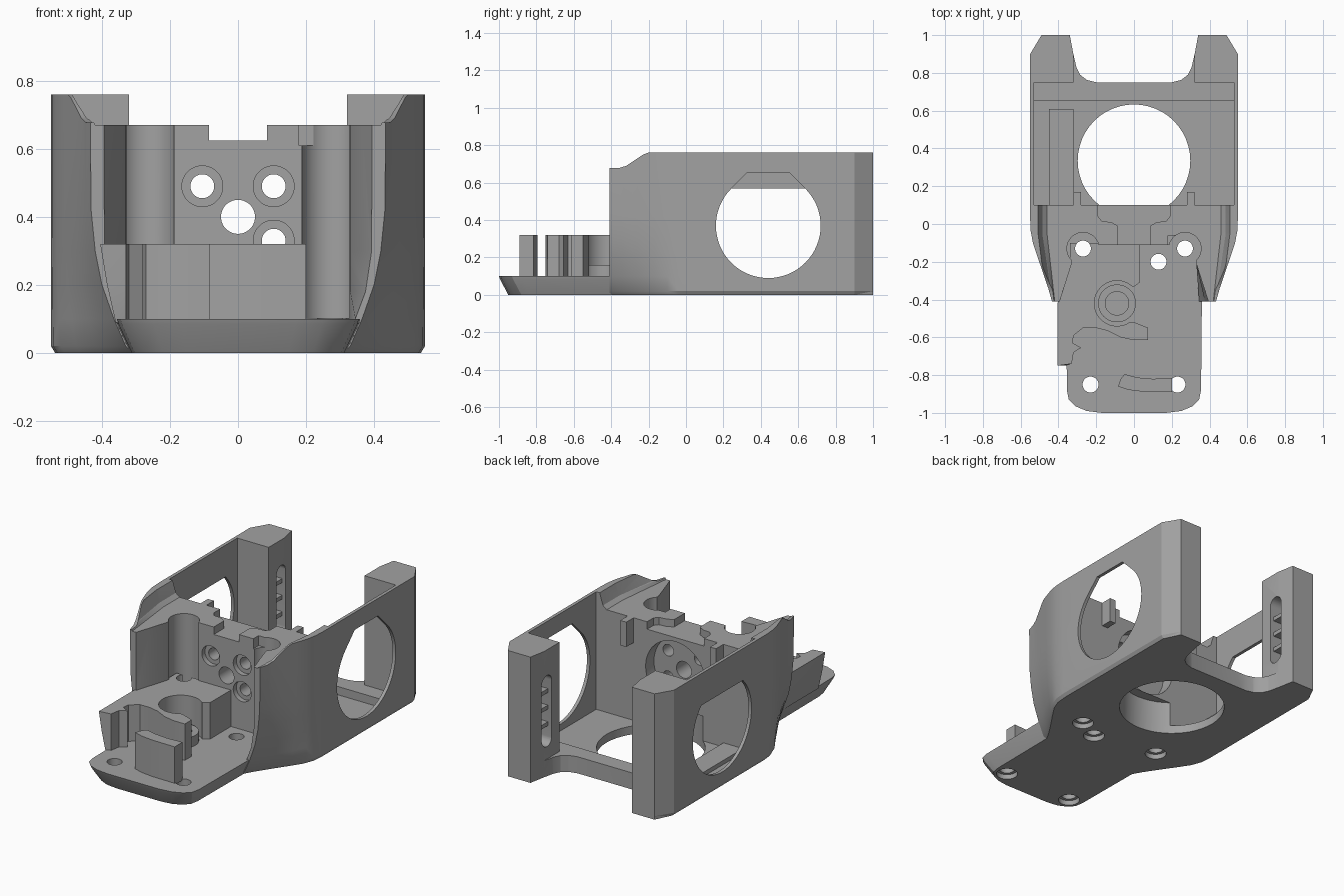
import bpy, bmesh, math

cube = bpy.data.objects.get("Cube")
if cube:
    bpy.data.objects.remove(cube, do_unlink=True)

grey = bpy.data.materials.new("plain grey")
grey.use_nodes = True
grey.diffuse_color = (0.36, 0.36, 0.36, 1)
bsdf = next(n for n in grey.node_tree.nodes if n.type == 'BSDF_PRINCIPLED')
bsdf.inputs["Base Color"].default_value = grey.diffuse_color
bsdf.inputs["Roughness"].default_value = 0.6


def loft(name, rings):
    """Closed solid through a list of equal-length rings."""
    bm = bmesh.new()
    vs = [[bm.verts.new(p) for p in r] for r in rings]
    n = len(vs[0])
    for a, b in zip(vs, vs[1:]):
        for i in range(n):
            j = (i + 1) % n
            bm.faces.new((a[i], a[j], b[j], b[i]))
    bm.faces.new(vs[0])
    bm.faces.new(vs[-1])
    bmesh.ops.recalc_face_normals(bm, faces=bm.faces)
    bmesh.ops.triangulate(bm, faces=bm.faces)
    me = bpy.data.meshes.new(name)
    bm.to_mesh(me)
    bm.free()
    me.materials.append(grey)
    ob = bpy.data.objects.new(name, me)
    bpy.context.collection.objects.link(ob)
    return ob


def prism(name, pts, z0, z1):
    return loft(name, [[(x, y, z) for x, y in pts] for z in (z0, z1)])


def prism_x(name, pts, x0, x1):
    return loft(name, [[(x, y, z) for y, z in pts] for x in (x0, x1)])


def box(name, x0, x1, y0, y1, z0, z1):
    return prism(name, [(x0, y0), (x1, y0), (x1, y1), (x0, y1)], z0, z1)


def arc(cx, cy, r, a0=0, a1=360, n=48):
    k = n if a1 - a0 == 360 else n + 1
    return [(cx + r * math.cos(math.radians(a0 + (a1 - a0) * i / n)),
             cy + r * math.sin(math.radians(a0 + (a1 - a0) * i / n))) for i in range(k)]


def cyl(x, y, r, z0, z1):
    return prism("cutter", arc(x, y, r), z0, z1)


def cyl_y(x, z, r, y0, y1):
    return loft("cutter", [[(a, y, b) for a, b in arc(x, z, r)] for y in (y0, y1)])


def mirrored(half):
    return half + [(-x, y) for x, y in reversed(half)]


def cut(ob, tool):
    m = ob.modifiers.new("cut", 'BOOLEAN')
    m.operation, m.solver, m.object = 'DIFFERENCE', 'EXACT', tool
    bpy.context.view_layer.update()
    dg = bpy.context.evaluated_depsgraph_get()
    me = bpy.data.meshes.new_from_object(ob.evaluated_get(dg))
    ob.modifiers.clear()
    ob.data = me
    bpy.data.objects.remove(tool, do_unlink=True)


# Outer shell: half widths by height, swept from the neck to the rear
levels = [0, 0.02, 0.1, 0.2, 0.3, 0.42, 0.76]
neck = [0.32, 0.33, 0.365, 0.40, 0.42, 0.432, 0.435]
rings = []
for y, t in [(-0.41, 0), (-0.34, 0.17), (-0.26, 0.40), (-0.17, 0.67), (-0.1, 0.87),
             (-0.04, 0.97), (0.03, 1), (0.9, 1)]:
    half = [(w + (0.55 - w) * t - (0.012 if z == 0 else 0), z) for w, z in zip(neck, levels)]
    rings.append([(x, y, z) for x, z in mirrored(half)])
rings.append([(math.copysign(0.49, x), 1, z) for x, y, z in rings[-1]])
body = loft("main_housing", rings)

# Notches in the top of the middle wall, cut down from above
cut(body, prism("cutter", mirrored([(0.085, -0.203), (0.085, -0.01), (0.12, 0.01), (0.17, 0.015),
                                    (0.19, 0.04), (0.19, 0.15)]), 0.625, 1))
cut(body, box("cutter", 0.18, 0.315, -0.197, -0.06, 0.61, 1))

# Sloped wall shoulders and the lowered top between them
cut(body, prism_x("cutter", [(-0.19, 0.765), (-0.23, 0.75), (-0.32, 0.69), (-0.36, 0.678),
                             (-0.5, 0.678), (-0.5, 0.9), (-0.19, 0.9)], -1, 1))
shelf = [[(x, y, z) for x, y in mirrored([(a, 0.12), (a, -0.055), (b, -0.45)])]
         for z, a, b in [(0.67, 0.46, 0.415), (0.69, 0.485, 0.425), (0.8, 0.52, 0.47)]]
cut(body, loft("cutter", shelf))

# Rear cavity, cross beam and the open gap between the rear posts
cut(body, box("cutter", -0.53, 0.53, 0.1, 0.65, 0.05, 1))
cut(body, box("cutter", -0.53, 0.53, 0.63, 0.75, 0.1, 1))
cut(body, box("cutter", -0.32, 0.32, 0.7, 1.1, 0.1, 1))
cut(body, prism("cutter", mirrored([(0.345, 1.1), (0.34, 1), (0.321, 0.9), (0.305, 0.83),
                                    (0.285, 0.79), (0.25, 0.763), (0.2, 0.75)]), -0.1, 1))
cut(body, cyl(0, 0.335, 0.298, -0.1, 0.2))

# Front pocket, narrowing toward its floor
pocket = []
for z, w in [(0.1, 0.345), (0.18, 0.375), (0.3, 0.393), (1.1, 0.395)]:
    pocket.append([(x, y, z) for x, y in mirrored([(w + 0.02, -0.5), (w, -0.41),
                                                   (min(w, 0.33), -0.21), (0.318, -0.11)])])
cut(body, loft("cutter", pocket))
for s in (-1, 1):
    cut(body, cyl(s * 0.27, -0.13, 0.085, 0.103, 1.2))

# Round recess and screw holes in the middle wall
cut(body, cyl_y(0, 0.4, 0.2, 0.02, 0.15))
cut(body, cyl_y(0, 0.4, 0.05, -0.3, 0.2))
for x, z in ((-0.105, 0.49), (0.105, 0.49), (0.105, 0.33)):
    cut(body, cyl_y(x, z, 0.035, -0.3, 0.2))
    cut(body, cyl_y(x, z, 0.06, -0.13, -0.08))

# Side openings: circles with a flattened, pointed top
for s, top in ((1, 0.655), (-1, 0.61)):
    w = 0.28 * math.sqrt(2) - (top - 0.37)
    pts = [p for p in arc(0.44, 0.37, 0.28, 135, 405, 48) if p[1] < top]
    if top > 0.6 and w < 0.14:
        pts += [(0.44 + w, top), (0.44 - w, top)]
    cut(body, prism_x("cutter", pts, s * 0.5, s * 0.6))

# Ladder slots in the inner faces of the rear posts
for s in (-1, 1):
    slot = arc(0.87, 0.56, 0.045, 0, 180, 12) + arc(0.87, 0.22, 0.045, 180, 360, 12)
    cut(body, prism_x("cutter", slot, s * 0.28, s * 0.44))
    for i in range(3):
        z = 0.29 + i * 0.1
        box("slot_rung", *sorted((s * 0.345, s * 0.45)), 0.82, 0.92, z - 0.012, z + 0.012)

# Front tongue with undercut rim
outline = mirrored([(0.36, -0.35), (0.355, -0.88), (0.345, -0.93), (0.31, -0.965),
                    (0.25, -0.99), (0.17, -1)])
tongue = loft("front_tongue", [[(x * 0.88, y + 0.05 * (y < -0.5), 0) for x, y in outline],
                               [(x * 0.99, y + 0.005 * (y < -0.5), 0.085) for x, y in outline],
                               [(x, y, 0.1) for x, y in outline]])

# Raised block with a round bay open to one side
shape = ([(0.03, -0.1), (0.03, -0.31)] + arc(-0.09, -0.42, 0.12, 45, 305, 28) +
         [(0.0, -0.52), (0.075, -0.55), (0.075, -0.615), (0, -0.615), (-0.07, -0.6),
          (-0.14, -0.565), (-0.2, -0.55), (-0.27, -0.55), (-0.32, -0.59), (-0.325, -0.63),
          (-0.28, -0.655), (-0.32, -0.68), (-0.33, -0.74), (-0.405, -0.75), (-0.405, -0.42),
          (-0.34, -0.2), (-0.34, -0.1)])
block = loft("raised_block", [[(max(x, -m), y, z) for x, y in shape]
                              for z, m in ((0.09, 0.36), (0.2, 0.385), (0.32, 0.405))])

# Vertical screw holes, widened at the underside
cut(block, cyl(-0.27, -0.13, 0.042, -0.1, 0.5))
for part, spots in ((body, [(-0.27, -0.13), (0.27, -0.13), (0.13, -0.2)]),
                    (tongue, [(-0.23, -0.85), (0.23, -0.85)])):
    for x, y in spots:
        cut(part, cyl(x, y, 0.042, -0.1, 0.3))
        cut(part, cyl(x, y, 0.06, -0.01, 0.03))

# Raised ring in the bay
ring = cyl(-0.09, -0.42, 0.1, 0.09, 0.16)
ring.name = "bay_ring"
cut(ring, cyl(-0.09, -0.42, 0.062, 0.12, 0.3))

# Curved stop near the tip
prism("front_stop", [(-0.05, -0.795), (-0.07, -0.82), (-0.085, -0.86), (-0.03, -0.878),
                     (0.05, -0.888), (0.2, -0.89), (0.2, -0.815), (0.1, -0.82),
                     (0.02, -0.813)], 0.09, 0.32)

# Small inner details behind the middle wall
box("floor_ledge", -0.45, -0.32, 0.09, 0.61, 0.04, 0.075)
for s in (-1, 1):
    box("rear_tab", *sorted((s * 0.28, s * 0.32)), 0.08, 0.17, 0.52, 0.67)

# Smooth the round surfaces and keep the edges crisp
bpy.ops.object.select_all(action='DESELECT')
for ob in bpy.context.collection.objects:
    if ob.type == 'MESH' and grey.name in ob.data.materials:
        ob.select_set(True)
        bpy.context.view_layer.objects.active = ob
bpy.ops.object.shade_smooth_by_angle(angle=math.radians(25))
